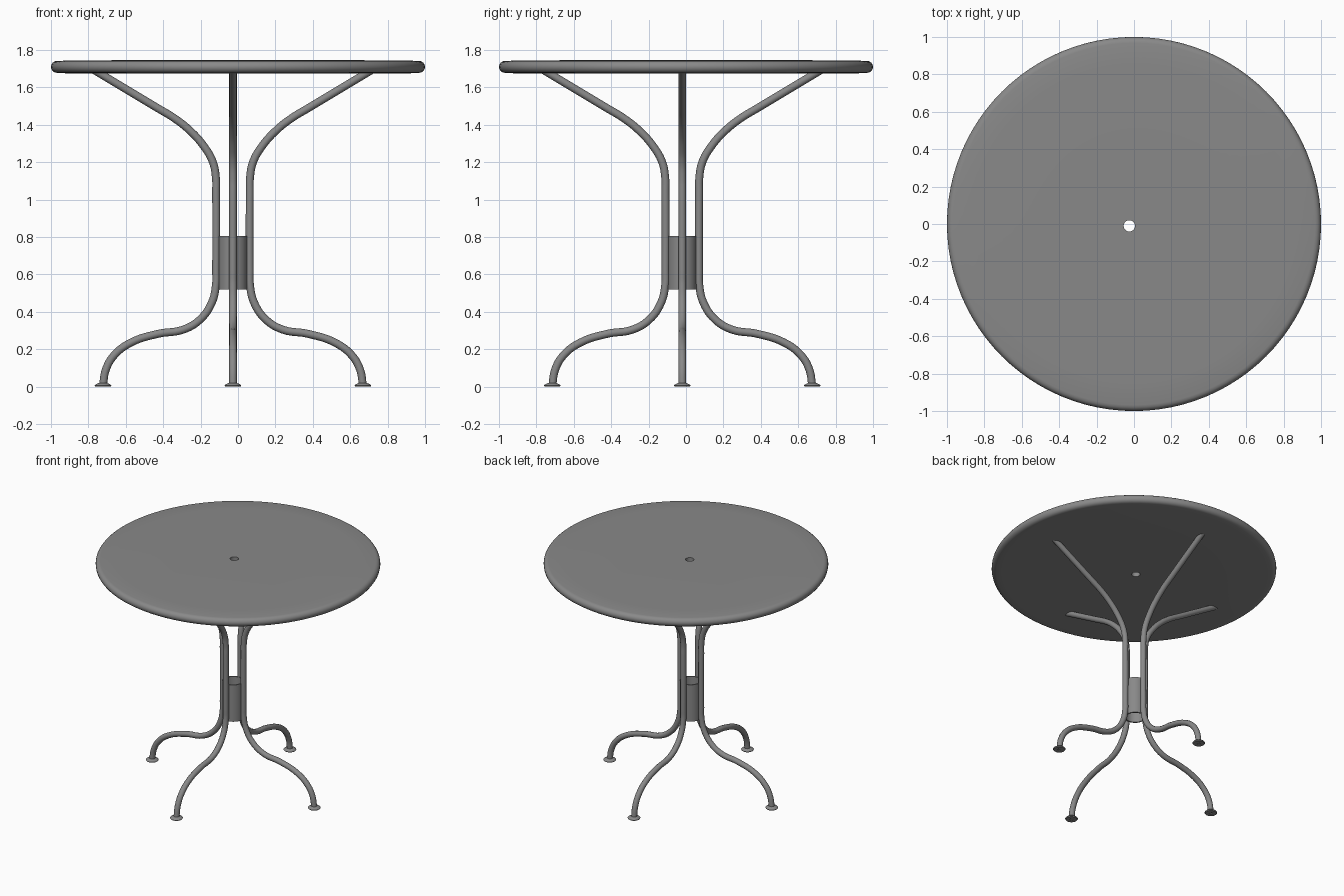
import bpy, bmesh, math
from mathutils import Vector

if "Cube" in bpy.data.objects:
    bpy.data.objects.remove(bpy.data.objects["Cube"], do_unlink=True)

GREY = (0.25, 0.25, 0.25, 1)
metal = bpy.data.materials.new("grey painted metal")
metal.use_nodes = True
metal.diffuse_color = GREY
bsdf = next(n for n in metal.node_tree.nodes if n.type == 'BSDF_PRINCIPLED')
bsdf.inputs["Base Color"].default_value = GREY

BASE = Vector((-0.027, -0.02, 0))   # axis of the pedestal
HOLE = Vector((-0.025, -0.01, 0))   # axis of the parasol hole


def smooth(obj, degrees=40):
    bpy.ops.object.select_all(action='DESELECT')
    obj.select_set(True)
    bpy.context.view_layer.objects.active = obj
    bpy.ops.object.shade_smooth_by_angle(angle=math.radians(degrees))


def lathe(name, rings, sides, location=(0, 0, 0)):
    """Revolve a closed profile; each ring is (radius, height, centre)."""
    bm = bmesh.new()
    loops = []
    for r, z, c in rings:
        loop = []
        for i in range(sides):
            a = math.tau * i / sides
            loop.append(bm.verts.new((c[0] + r * math.cos(a), c[1] + r * math.sin(a), z)))
        loops.append(loop)
    for k, a in enumerate(loops):
        b = loops[(k + 1) % len(loops)]
        for i in range(sides):
            j = (i + 1) % sides
            bm.faces.new((a[i], a[j], b[j], b[i]))
    bmesh.ops.recalc_face_normals(bm, faces=bm.faces)
    mesh = bpy.data.meshes.new(name)
    bm.to_mesh(mesh)
    bm.free()
    mesh.materials.append(metal)
    obj = bpy.data.objects.new(name, mesh)
    obj.location = location
    bpy.context.collection.objects.link(obj)
    smooth(obj)
    return obj


# Table top: rounded rim, slight crown, off-centre hole
O = (0, 0)
rim = []
for k in range(9):
    a = math.pi * (0.5 - k / 8)
    rim.append((0.968 + 0.032 * math.cos(a), 1.71 + 0.032 * math.sin(a), O))
top = [(0.03, 1.746, HOLE), (0.5, 1.746, O), (0.85, 1.745, O)] + rim
top += [(0.93, 1.676, O), (0.5, 1.675, O), (0.03, 1.675, HOLE)]
lathe("table_top", top, 96)

# Open sleeve joining the legs
lathe("centre_sleeve", [(0.076, 0.52, O), (0.076, 0.805, O),
                        (0.066, 0.805, O), (0.066, 0.52, O)], 40, BASE)

# Bent tube legs, as distance from the axis and height
PATH = [(0.695, 0.005), (0.68, 0.09), (0.637, 0.166), (0.547, 0.235),
        (0.40, 0.283), (0.267, 0.305), (0.177, 0.358), (0.113, 0.45),
        (0.091, 0.545), (0.09, 0.62), (0.09, 1.04), (0.091, 1.115),
        (0.107, 1.2), (0.155, 1.285), (0.235, 1.374), (0.32, 1.44),
        (0.40, 1.488), (0.745, 1.695)]


def leg(name, angle):
    curve = bpy.data.curves.new(name, 'CURVE')
    curve.dimensions = '3D'
    curve.bevel_depth = 0.021
    curve.bevel_resolution = 4
    curve.resolution_u = 6
    curve.use_fill_caps = True
    spline = curve.splines.new('BEZIER')
    spline.bezier_points.add(len(PATH) - 1)
    for p, (r, z) in zip(spline.bezier_points, PATH):
        p.co = (r * math.cos(angle), r * math.sin(angle), z)
        p.handle_left_type = p.handle_right_type = 'AUTO'
    curve.materials.append(metal)
    obj = bpy.data.objects.new(name, curve)
    obj.location = BASE
    bpy.context.collection.objects.link(obj)
    bpy.ops.object.select_all(action='DESELECT')
    obj.select_set(True)
    bpy.context.view_layer.objects.active = obj
    bpy.ops.object.convert(target='MESH')
    smooth(bpy.context.view_layer.objects.active)


# Legs, each with a small flared foot
for i, side in enumerate(("left", "back", "right", "front")):
    angle = i * math.pi / 2
    leg(side + "_leg", angle)
    spot = BASE + Vector((math.cos(angle), math.sin(angle), 0)) * PATH[0][0]
    lathe(side + "_foot", [(0.012, 0, O), (0.04, 0, O), (0.045, 0.006, O),
                           (0.04, 0.012, O), (0.022, 0.02, O), (0.012, 0.02, O)], 24, spot)
